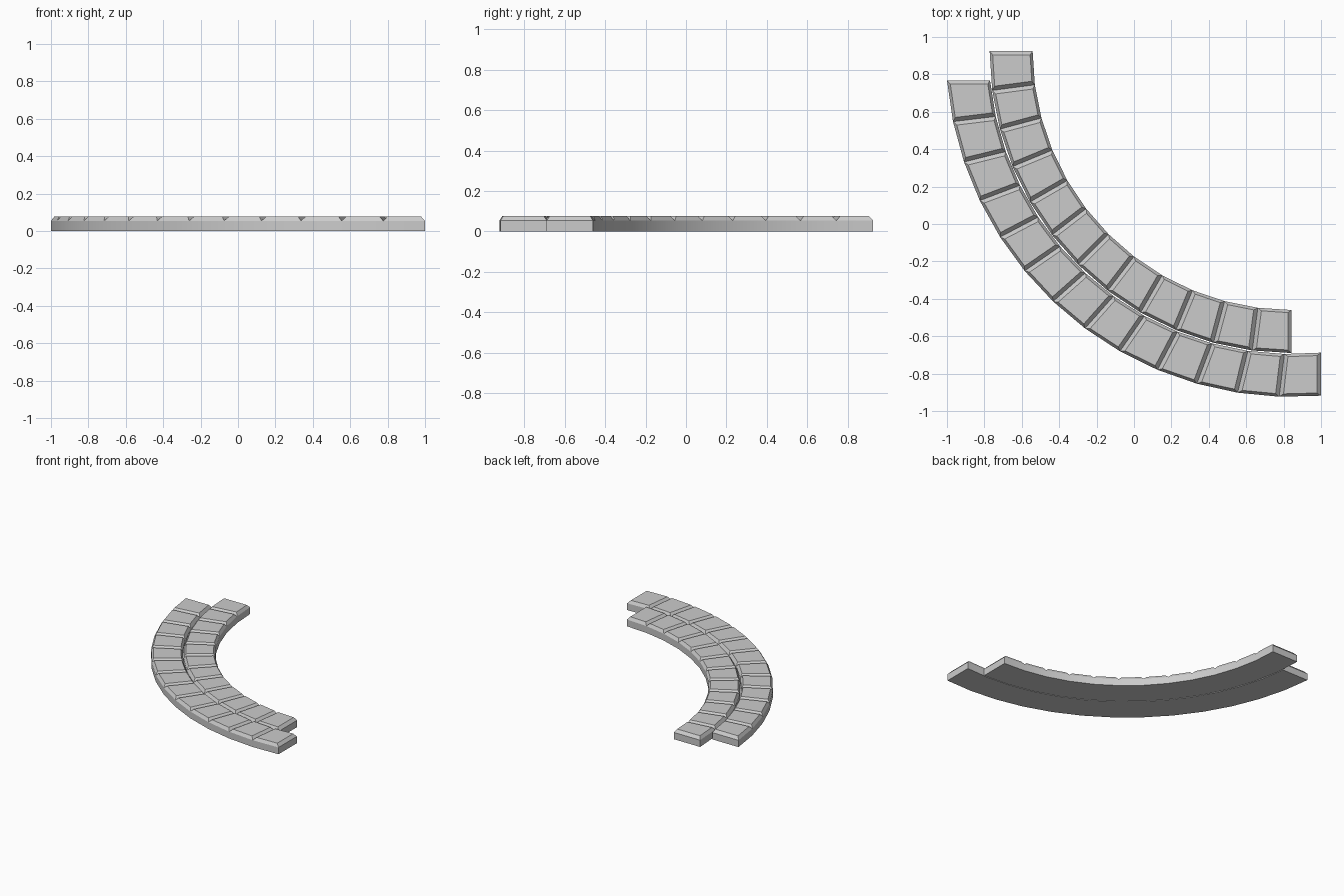
import bpy, bmesh, math
from mathutils import Vector

if "Cube" in bpy.data.objects:
    bpy.data.objects.remove(bpy.data.objects["Cube"])

CENTRE = Vector((0.843, 0.925, 0))
HALF, TOP, SHOULDER = 0.115, 0.077, 0.054
END_CH, SIDE_CH = 0.021, 0.015


def direction(a):
    return Vector((-math.cos(a), -math.sin(a), 0))


def brick_row(name, radius, bricks, skew):
    """Quarter-circle row of bricks with chamfered tops and V joints."""
    bm = bmesh.new()
    up = Vector((0, 0, 1))
    rings = []
    for i in range(bricks + 1):
        a = math.pi / 2 * i / bricks
        mid, side = CENTRE + radius * direction(a + skew), direction(a)
        rings.append([bm.verts.new(mid + side * s * HALF + up * z)
                      for s, z in ((-1, 0), (-1, SHOULDER), (1, SHOULDER), (1, 0))])
    for r0, r1 in zip(rings, rings[1:]):
        # bottom and the two long sides
        for j, k in ((3, 0), (0, 1), (2, 3)):
            bm.faces.new((r0[j], r0[k], r1[k], r1[j]))
        # raised top, inset from the shoulder outline
        base = [r0[1], r0[2], r1[2], r1[1]]
        cap = []
        for n, v in enumerate(base):
            along = (base[3 - n].co - v.co).normalized()
            across = (base[n ^ 1].co - v.co).normalized()
            cap.append(bm.verts.new(v.co + along * END_CH + across * SIDE_CH
                                    + up * (TOP - SHOULDER)))
        bm.faces.new(cap)
        for n in range(4):
            m = (n + 1) % 4
            bm.faces.new((base[n], base[m], cap[m], cap[n]))
    # end faces
    bm.faces.new(rings[0])
    bm.faces.new(rings[-1][::-1])
    bmesh.ops.recalc_face_normals(bm, faces=bm.faces[:])
    mesh = bpy.data.meshes.new(name)
    bm.to_mesh(mesh)
    bm.free()
    ob = bpy.data.objects.new(name, mesh)
    bpy.context.collection.objects.link(ob)
    bpy.ops.object.select_all(action='DESELECT')
    ob.select_set(True)
    bpy.context.view_layer.objects.active = ob
    bpy.ops.object.shade_smooth_by_angle(angle=math.radians(30))


# inner row and the slightly rotated outer row
brick_row("inner_brick_row", 1.5, 12, 0)
brick_row("outer_brick_row", 1.735, 13, math.radians(5.18))
